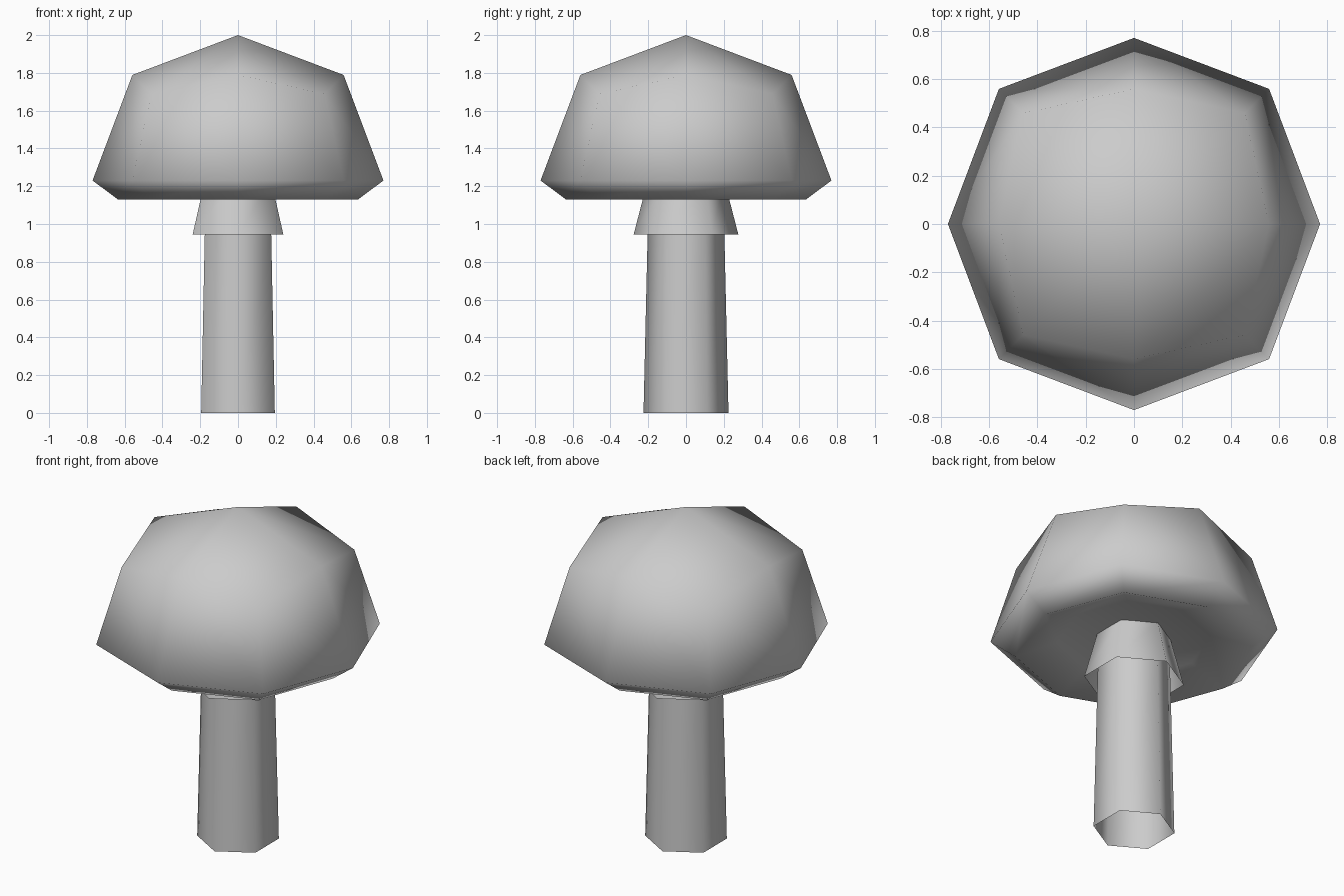
import bpy
import bmesh
from math import sin, cos, pi
from mathutils import Vector

if "Cube" in bpy.data.objects:
    bpy.data.objects.remove(bpy.data.objects["Cube"], do_unlink=True)

# One plain grey for everything
grey = bpy.data.materials.new("light_grey")
grey.use_nodes = True
colour = (0.6, 0.6, 0.6, 1)
grey.diffuse_color = colour
grey.node_tree.nodes["Principled BSDF"].inputs["Base Color"].default_value = colour


def finish(obj):
    obj.data.materials.clear()
    obj.data.materials.append(grey)
    for poly in obj.data.polygons:
        poly.use_smooth = True


def open_tube(name, rings, sides=6):
    """Tapered tube without end caps; rings are (radius, height)."""
    bm = bmesh.new()
    loops = []
    for radius, z in rings:
        angles = [2 * pi * i / sides for i in range(sides)]
        loops.append([bm.verts.new((radius * sin(a), radius * cos(a), z)) for a in angles])
    for low, high in zip(loops, loops[1:]):
        for i in range(sides):
            j = (i + 1) % sides
            bm.faces.new((low[j], low[i], high[i], high[j]))
    mesh = bpy.data.meshes.new(name)
    bm.to_mesh(mesh)
    bm.free()
    obj = bpy.data.objects.new(name, mesh)
    bpy.context.collection.objects.link(obj)
    finish(obj)
    return obj


# Stem and the flared skirt around its top
open_tube("stem", [(0.225, 0), (0.203, 0.95), (0.195, 1.24)])
open_tube("stem_skirt", [(0.277, 0.945), (0.203, 1.23)])

# Cap dome: a once-smoothed cube, lower half removed
RIM_Z, RIM_R = 1.23, 0.77
bpy.ops.mesh.primitive_cube_add(size=2)
cap = bpy.context.object
cap.name = cap.data.name = "cap"
smooth = cap.modifiers.new("smooth", "SUBSURF")
smooth.levels = smooth.render_levels = 1
bpy.ops.object.modifier_apply(modifier=smooth.name)

bm = bmesh.new()
bm.from_mesh(cap.data)
scale = RIM_R / max(v.co.z for v in bm.verts)
bmesh.ops.scale(bm, vec=Vector((scale, scale, scale)), verts=bm.verts)
bmesh.ops.translate(bm, vec=Vector((0, 0, RIM_Z)), verts=bm.verts)
below = [v for v in bm.verts if v.co.z < RIM_Z - 0.05]
bmesh.ops.delete(bm, geom=below, context="VERTS")

# Turned-in lip and hollow underside, extruded from the rim
edges = [e for e in bm.edges if e.is_boundary]
for factor, z in [(0.825, 1.13), (0.65, 1.21)]:
    new = bmesh.ops.extrude_edge_only(bm, edges=edges)["geom"]
    edges = [g for g in new if isinstance(g, bmesh.types.BMEdge) and g.is_boundary]
    for v in {v for e in edges for v in e.verts}:
        v.co.x *= factor
        v.co.y *= factor
        v.co.z = z
underside = bmesh.ops.contextual_create(bm, geom=edges)["faces"]
centre = bmesh.ops.poke(bm, faces=underside)["verts"][0]
centre.co.z = 1.23
bmesh.ops.recalc_face_normals(bm, faces=bm.faces)
bm.to_mesh(cap.data)
bm.free()
finish(cap)
